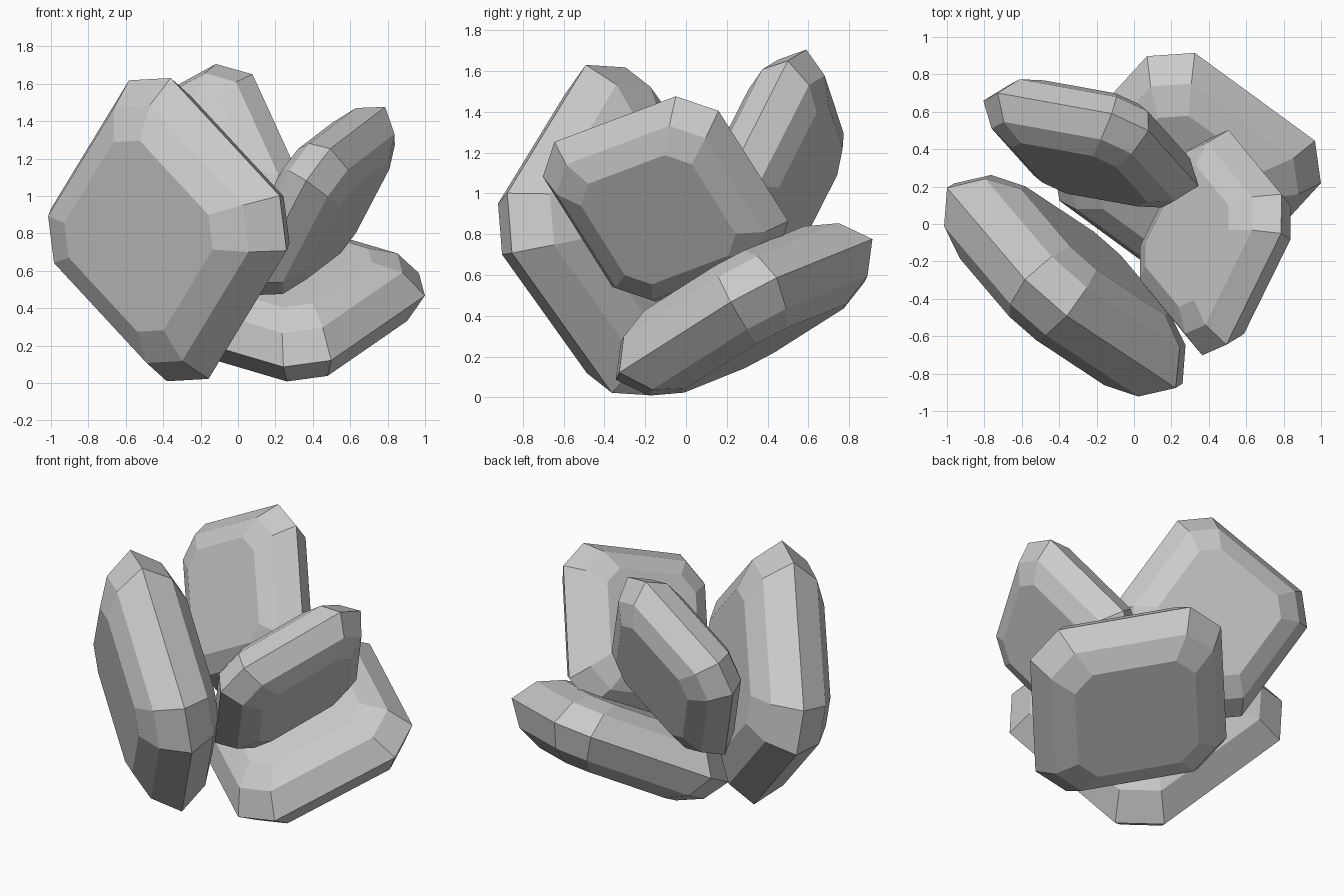
import bpy
import bmesh
from mathutils import Matrix, Vector

cube = bpy.data.objects.get("Cube")
if cube:
    bpy.data.objects.remove(cube, do_unlink=True)

# Single flat stone colour
stone = bpy.data.materials.new("stone_grey")
stone.use_nodes = True
colour = (0.6, 0.6, 0.6, 1)
stone.diffuse_color = colour
stone.node_tree.nodes["Principled BSDF"].inputs["Base Color"].default_value = colour

# Cut profile: (scale of the octagon outline, height along the normal)
HALF, SIDE = 0.68, 0.47
RINGS = [(0.63, -0.25), (0.85, -0.17), (1, 0), (0.85, 0.17), (0.63, 0.25)]
OUTLINE = [(HALF, -SIDE), (HALF, SIDE), (SIDE, HALF), (-SIDE, HALF),
           (-HALF, SIDE), (-HALF, -SIDE), (-SIDE, -HALF), (SIDE, -HALF)]


def cut_stone(name, centre, u, v, size):
    """Faceted square slab with cut corners, lying in the plane of u and v."""
    u = Vector(u).normalized()
    n = u.cross(Vector(v)).normalized()
    v = n.cross(u)
    frame = Matrix((u, v, n)).transposed()
    bm = bmesh.new()
    rings = [[bm.verts.new(Vector(centre) + frame @ Vector((x * s, y * s, h)) * size)
              for x, y in OUTLINE] for s, h in RINGS]
    # Facet strips around the edge
    for low, high in zip(rings, rings[1:]):
        for i in range(len(low)):
            j = (i + 1) % len(low)
            bm.faces.new((low[i], low[j], high[j], high[i]))
    # Flat tables on both sides
    bm.faces.new(rings[0][::-1])
    bm.faces.new(rings[-1])
    bmesh.ops.recalc_face_normals(bm, faces=bm.faces[:])
    mesh = bpy.data.meshes.new(name)
    bm.to_mesh(mesh)
    bm.free()
    mesh.materials.append(stone)
    bpy.context.collection.objects.link(bpy.data.objects.new(name, mesh))


cut_stone("front_large_stone", (-0.37, -0.33, 0.82),
          (0.62, -0.41, -0.67), (0.45, -0.525, 0.72), 1.0)
cut_stone("base_stone", (0.284, 0.285, 0.431),
          (0.78, -0.57, -0.23), (0.62, 0.66, 0.42), 0.87)
cut_stone("left_upper_stone", (0.435, -0.10, 0.973),
          (0.418, 0.85, 0.319), (-0.404, 0.49, -0.772), 0.745)
cut_stone("back_upper_stone", (-0.231, 0.431, 1.117),
          (0.865, -0.156, 0.475), (0.378, -0.42, -0.825), 0.75)
